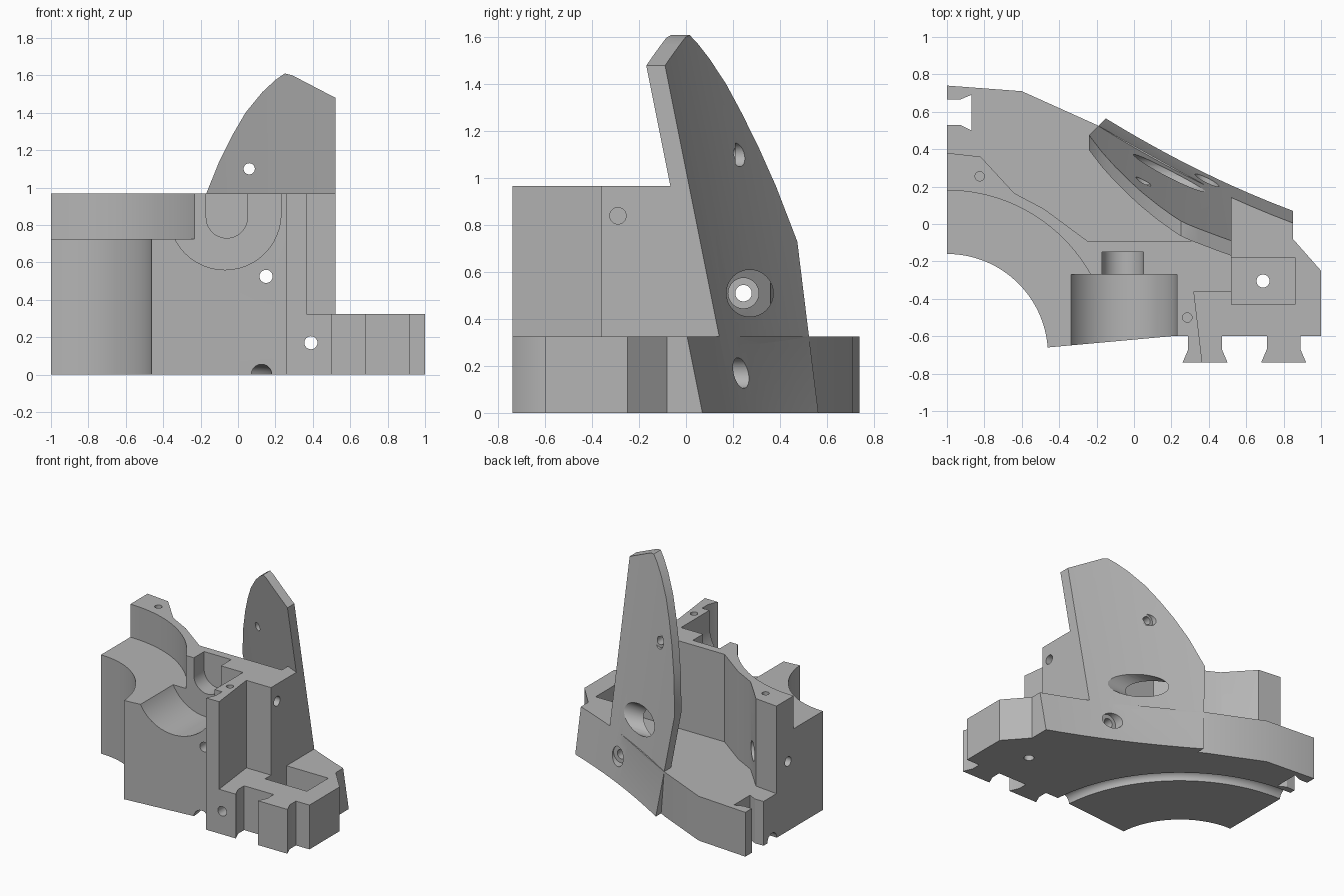
import bpy, bmesh, math
from mathutils import Matrix, Vector

if "Cube" in bpy.data.objects:
    bpy.data.objects.remove(bpy.data.objects["Cube"], do_unlink=True)

grey = bpy.data.materials.new("plain grey")
grey.use_nodes = True
grey.diffuse_color = (0.46, 0.46, 0.46, 1)
grey.node_tree.nodes["Principled BSDF"].inputs["Base Color"].default_value = (0.46, 0.46, 0.46, 1)


def finish(bm, name):
    bmesh.ops.recalc_face_normals(bm, faces=bm.faces[:])
    mesh = bpy.data.meshes.new(name)
    bm.to_mesh(mesh)
    bm.free()
    obj = bpy.data.objects.new(name, mesh)
    bpy.context.collection.objects.link(obj)
    mesh.materials.append(grey)
    return obj


def extrude(bm, points, vector):
    face = bm.faces.new([bm.verts.new(p) for p in points])
    new = bmesh.ops.extrude_face_region(bm, geom=[face])["geom"]
    bmesh.ops.translate(bm, vec=vector, verts=[v for v in new if isinstance(v, bmesh.types.BMVert)])


def plan(name, outline, z0, z1):
    bm = bmesh.new()
    extrude(bm, [(x, y, z0) for x, y in outline], (0, 0, z1 - z0))
    return finish(bm, name)


def elevation(name, outline, y0, y1):
    bm = bmesh.new()
    extrude(bm, [(x, y0, z) for x, z in outline], (0, y1 - y0, 0))
    return finish(bm, name)


def rod(name, radius, start, end, sides=48):
    a, b = Vector(start), Vector(end)
    bm = bmesh.new()
    turn = (b - a).to_track_quat('Z', 'Y').to_matrix().to_4x4()
    bmesh.ops.create_cone(bm, cap_ends=True, segments=sides, radius1=radius, radius2=radius,
                          depth=(b - a).length, matrix=Matrix.Translation((a + b) / 2) @ turn)
    return finish(bm, name)


def fin_outer(x, z):
    return 0.47 - 0.53 * x - 0.2 * z + 0.12 * (x - 0.2) ** 2


def leaning(name, profile, inner):
    """Slab whose back follows the leaning curved surface."""
    bm = bmesh.new()
    extrude(bm, [(x, 0, z) for x, z in profile], (0, 1, 0))
    cuts = {x for x, z in profile} | {0.35, 0.45, 0.62, 0.74}
    for x in sorted(cuts):
        bmesh.ops.bisect_plane(bm, geom=bm.verts[:] + bm.edges[:] + bm.faces[:], dist=1e-5,
                               plane_co=(x, 0, 0), plane_no=(1, 0, 0))
    for v in bm.verts:
        v.co.y = fin_outer(v.co.x, v.co.z) if v.co.y > 0.5 else inner(v.co.x, v.co.z)
    return finish(bm, name)


def combine(target, other, operation):
    mod = target.modifiers.new(operation, 'BOOLEAN')
    mod.operation, mod.solver, mod.object = operation, 'EXACT', other
    bpy.context.view_layer.objects.active = target
    bpy.ops.object.modifier_apply(modifier=mod.name)
    bpy.data.objects.remove(other, do_unlink=True)


# Low plate with dovetail tongues and a dovetail slot
def tongue(x):
    return [(x - .09, -.6), (x - .09, -.67), (x - .12, -.74),
            (x + .12, -.74), (x + .09, -.67), (x + .09, -.6)]


front = [(-1, -.71), (-.46, -.66), (.2, -.6)]
slot = [(-1, .665), (-.93, .665), (-.87, .69), (-.87, .5), (-.93, .53), (-1, .53)]
back = [(1, -.6), (1, -.25), (.85, -.08), (.85, -.01), (.52, .13), (-.2, .53), (-.6, .71), (-1, .74)]
body = plan("bracket_body", front + tongue(.38) + tongue(.8) + back + slot, 0, .325)

# Tall wall with the front post
wall = plan("tall_wall", front + tongue(.38)[:3] + [
    (.365, -.74), (.32, -.36), (.52, -.36), (.52, -.09), (-.25, -.09),
    (-.48, .08), (-.64, .165), (-.82, .36), (-1, .38)], .1, .967)

# Leaning fin and the web that ties it to the wall
fin = leaning("leaning_fin", [
    (.85, 0), (.85, .325), (.52, .325), (.52, 1.48), (.29, 1.6), (.25, 1.61), (.2, 1.575), (.13, 1.51),
    (.04, 1.4), (-.03, 1.28), (-.1, 1.14), (-.17, .967), (-.24, .73), (-.15, 0)],
    lambda x, z: fin_outer(x, z) - .08)
web = leaning("fin_web", [(.42, .2), (.52, .2), (.52, .967), (.42, .967)], lambda x, z: -.15)
for part in (wall, fin, web):
    combine(body, part, 'UNION')


# Round seat, ledge and U-shaped saddles
def saddle(name, x, z, r, y0, y1):
    arc = [(x - r * math.cos(a), z - r * math.sin(a)) for a in [math.pi * i / 24 for i in range(25)]]
    return elevation(name, arc + [(x + r, 1.1), (x - r, 1.1)], y0, y1)


cutters = [
    rod("seat_cut", .54, (-1, -.7, -.5), (-1, -.7, 1.5), 128),
    rod("ledge_cut", .88, (-1, -.7, .725), (-1, -.7, 1.05), 128),
    saddle("wide_saddle", -.07, .86, .3, -.9, -.27),
    saddle("narrow_saddle", -.06, .84, .11, -.4, -.15),
    plan("pocket", [(.52, -.43), (.86, -.43), (.86, -.18), (.52, -.18)], .15, .5),
]

# Screw holes and counterbores: radius, start, end
holes = [
    (.035, (.69, -.305, -.1), (.69, -.305, .5)),
    (.035, (.15, -1, .525), (.15, .5, .525)),
    (.035, (.39, -1, .17), (.39, .6, .17)),
    (.065, (.39, .19, .17), (.39, .6, .17)),
    (.03, (.06, 0, 1.1), (.06, .5, 1.1)),
    (.05, (.06, .21, 1.1), (.06, .5, 1.1)),
    (.1, (-.3, .272, .51), (1, .272, .51)),
    (.035, (-1.2, .245, .51), (-.3, .245, .51)),
    (.065, (-.8, .245, .51), (-.3, .245, .51)),
    (.035, (.3, -.29, .84), (.7, -.29, .84)),
    (.025, (-.825, .255, .75), (-.825, .255, 1.1)),
    (.025, (.285, -.5, .75), (.285, -.5, 1.1)),
]
cutters += [rod("hole_cut", r, a, b, 32) for r, a, b in holes]

# Round groove under the plate
bpy.ops.mesh.primitive_torus_add(location=(-1, -.7, 0), major_radius=1.13, minor_radius=.055,
                                 major_segments=128, minor_segments=24)
cutters.append(bpy.context.object)

for cutter in cutters:
    combine(body, cutter, 'DIFFERENCE')

# Smooth the round walls, keep the edges crisp
body.data.materials.clear()
body.data.materials.append(grey)
for face in body.data.polygons:
    face.material_index = 0
bpy.ops.object.select_all(action='DESELECT')
body.select_set(True)
bpy.context.view_layer.objects.active = body
bpy.ops.object.shade_smooth_by_angle(angle=math.radians(25))
